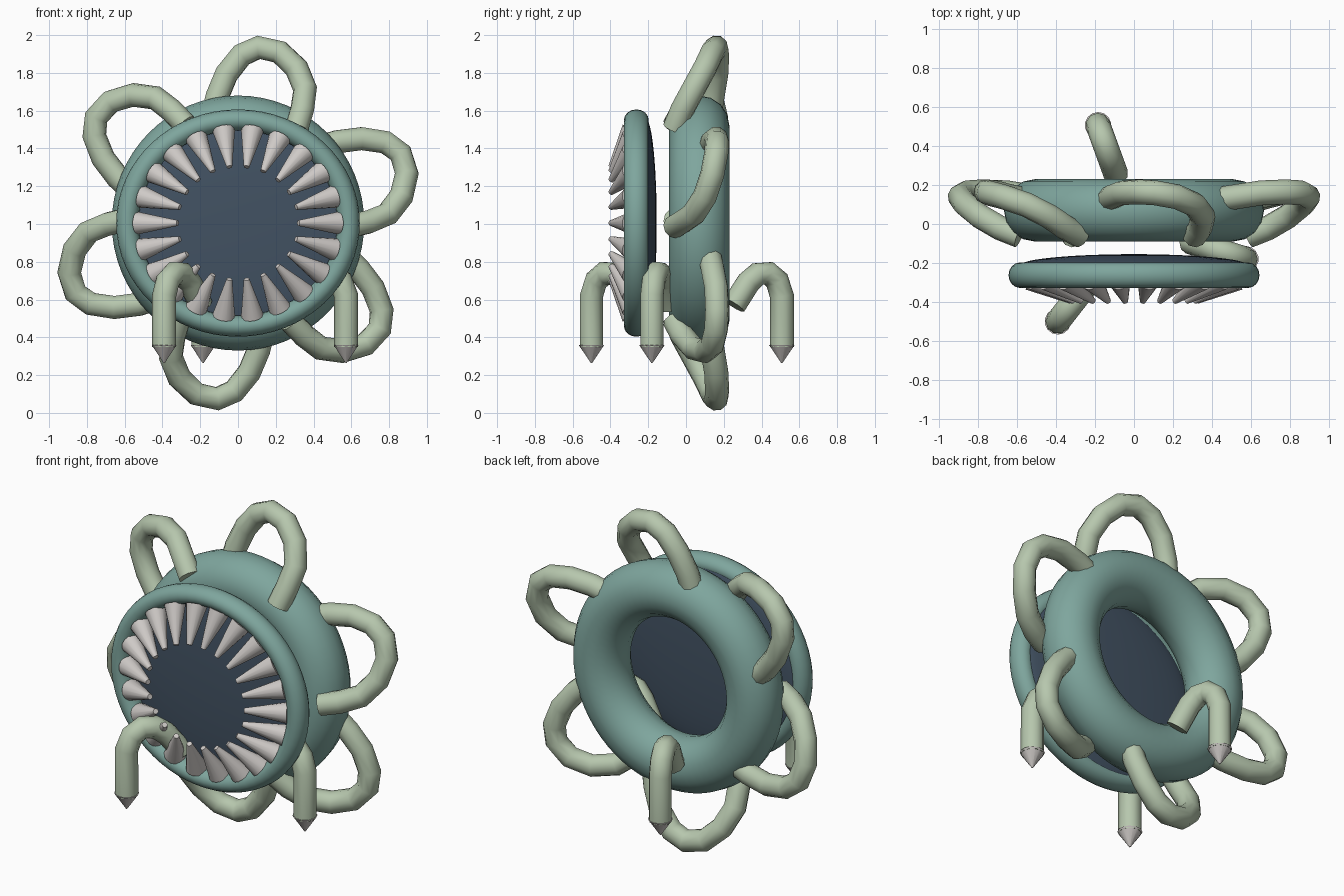
import bpy
from math import sin, cos, pi, radians
from mathutils import Vector, Matrix

cube = bpy.data.objects.get("Cube")
if cube:
    bpy.data.objects.remove(cube, do_unlink=True)


def material(name, rgb):
    m = bpy.data.materials.new(name)
    m.use_nodes = True
    m.diffuse_color = (*rgb, 1)
    m.node_tree.nodes["Principled BSDF"].inputs["Base Color"].default_value = (*rgb, 1)
    return m


TEAL = material("teal_skin", (0.21, 0.38, 0.34))
GREEN = material("pale_green", (0.47, 0.57, 0.42))
DARK = material("dark_slate", (0.055, 0.085, 0.125))
BONE = material("bone", (0.62, 0.59, 0.57))
MIDDLE = 1.005


def finish(name, mat):
    ob = bpy.context.object
    ob.name = name
    ob.data.materials.append(mat)
    bpy.ops.object.shade_smooth_by_angle(angle=radians(50))
    return ob


def ring(name, y, major, minor, scale):
    bpy.ops.mesh.primitive_torus_add(
        location=(0, y, MIDDLE), rotation=(pi / 2, 0, 0), major_segments=64,
        minor_segments=16, major_radius=major, minor_radius=minor)
    bpy.context.object.scale = scale
    return finish(name, TEAL)


def cone(name, start, end, r1, r2):
    axis = Vector(end) - Vector(start)
    bpy.ops.mesh.primitive_cone_add(
        vertices=14, radius1=r1, radius2=r2, depth=axis.length,
        location=(Vector(start) + Vector(end)) / 2,
        rotation=axis.to_track_quat('Z', 'Y').to_euler())
    return finish(name, BONE)


def tube(name, points, radius=0.064):
    curve = bpy.data.curves.new(name, 'CURVE')
    curve.dimensions = '3D'
    curve.bevel_depth = radius
    curve.bevel_resolution = 3
    curve.use_fill_caps = True
    spline = curve.splines.new('POLY')
    spline.points.add(len(points) - 1)
    for p, co in zip(spline.points, points):
        p.co = (*co, 1)
    helper = bpy.data.objects.new(name + "_path", curve)
    bpy.context.collection.objects.link(helper)
    mesh = bpy.data.meshes.new_from_object(
        helper.evaluated_get(bpy.context.evaluated_depsgraph_get()))
    bpy.data.objects.remove(helper, do_unlink=True)
    ob = bpy.data.objects.new(name, mesh)
    bpy.context.collection.objects.link(ob)
    bpy.ops.object.select_all(action='DESELECT')
    ob.select_set(True)
    bpy.context.view_layer.objects.active = ob
    mesh.materials.clear()
    return finish(name, GREEN)


# Body ring and mouth ring
ring("body_ring", 0.07, 0.515, 0.16, (0.99, 1, 1))
ring("mouth_ring", -0.263, 0.56, 0.057, (1.045, 0.975, 1.15))

# Domed mouth plate
bpy.ops.mesh.primitive_uv_sphere_add(segments=48, ring_count=24, location=(0, -0.212, MIDDLE),
                                     rotation=(pi / 2, 0, 0))
bpy.context.object.scale = (0.585, 0.55, 0.057)
finish("mouth_plate", DARK)

# Teeth lean inward and forward
TEETH = 22
for i in range(TEETH):
    a = 2 * pi * i / TEETH
    cone("tooth", (0.53 * cos(a), -0.285, MIDDLE + 0.495 * sin(a)),
         (0.32 * cos(a), -0.397, MIDDLE + 0.3 * sin(a)), 0.06, 0.015)

# Arm loops: one foot behind the ring, the other on its front
LOOP = [(-0.14, 0.12, 0.54), (-0.11, 0.14, 0.67), (-0.06, 0.16, 0.79), (0.02, 0.165, 0.89),
        (0.11, 0.16, 0.93), (0.22, 0.14, 0.905), (0.31, 0.1, 0.82), (0.355, 0.04, 0.71),
        (0.34, -0.02, 0.6), (0.31, -0.06, 0.5)]
for i in range(6):
    turn = Matrix.Rotation(i * pi / 3, 3, 'Y')
    tube("arm_loop", [turn @ Vector(p) + Vector((0, 0, MIDDLE)) for p in LOOP])

# Bent legs with claws: reach and height
LEG = [(0.5, 0.57), (0.65, 0.69), (0.75, 0.735), (0.86, 0.74), (0.95, 0.70), (1, 0.62), (1, 0.35)]
for name, angle, reach in (("front_leg", 232, 0.635), ("left_leg", 342.5, 0.6),
                           ("back_leg", 110, 0.54)):
    a = radians(angle)
    path = [(r * reach * cos(a), r * reach * sin(a), z) for r, z in LEG]
    tube(name, path)
    x, y, z = path[-1]
    cone(name + "_claw", (x, y, z + 0.01), (x, y, 0.265), 0.068, 0.004)
